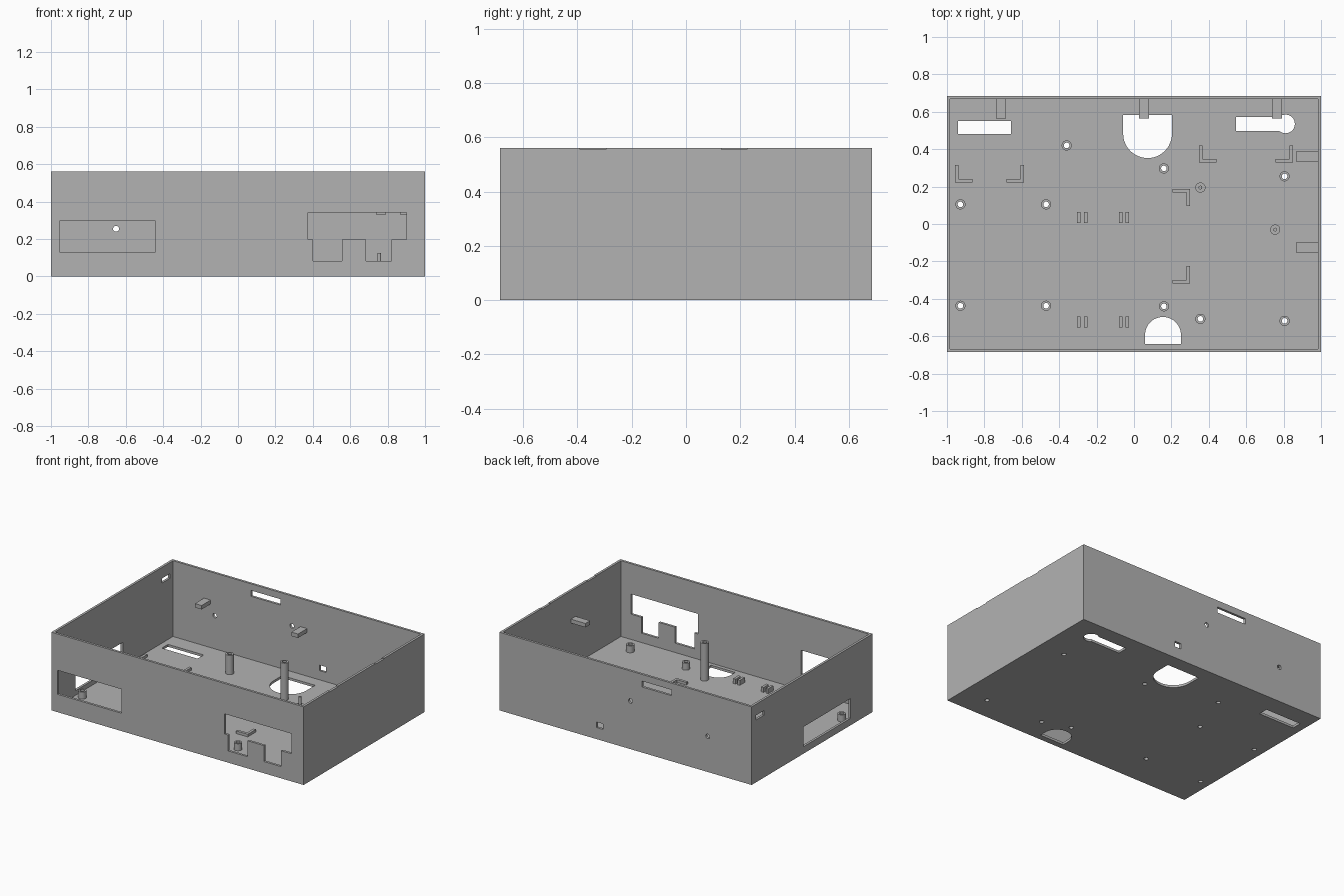
import bpy, bmesh
from math import sin, cos, pi, radians
from mathutils import Vector

if "Cube" in bpy.data.objects:
    bpy.data.objects.remove(bpy.data.objects["Cube"], do_unlink=True)

W, D, H, T = 1.0, 0.685, 0.56, 0.017   # half width, half depth, height, wall

grey = bpy.data.materials.new("matte grey plastic")
grey.use_nodes = True
grey.diffuse_color = (0.45, 0.45, 0.45, 1)
grey.node_tree.nodes["Principled BSDF"].inputs["Base Color"].default_value = (0.45, 0.45, 0.45, 1)


def make(name, bm):
    bmesh.ops.recalc_face_normals(bm, faces=bm.faces)
    mesh = bpy.data.meshes.new(name)
    bm.to_mesh(mesh)
    bm.free()
    mesh.materials.append(grey)
    ob = bpy.data.objects.new(name, mesh)
    bpy.context.collection.objects.link(ob)
    return ob


def prism(name, outline, axis, lo, hi):
    """Extrude a 2D outline along an axis."""
    place = {"x": lambda a, b: (lo, a, b),
             "y": lambda a, b: (a, lo, b),
             "z": lambda a, b: (a, b, lo)}[axis]
    bm = bmesh.new()
    face = bm.faces.new([bm.verts.new(place(a, b)) for a, b in outline])
    moved = bmesh.ops.extrude_face_region(bm, geom=[face])["geom"]
    step = Vector([(hi - lo) * (axis == k) for k in "xyz"])
    bmesh.ops.translate(bm, vec=step, verts=[v for v in moved if isinstance(v, bmesh.types.BMVert)])
    return make(name, bm)


def rect(a0, a1, b0, b1):
    return [(a0, b0), (a1, b0), (a1, b1), (a0, b1)]


def arc(cx, cy, r, start, end, n=24):
    steps = [radians(start + (end - start) * i / n) for i in range(n + 1)]
    return [(cx + r * cos(t), cy + r * sin(t)) for t in steps]


def circle(cx, cy, r):
    return arc(cx, cy, r, 0, 345, 23)


def lathe(name, x, y, profile):
    """Spin a closed (radius, z) profile around a vertical axis."""
    bm = bmesh.new()
    n = 32
    rings = [[bm.verts.new((x + r * cos(2 * pi * i / n), y + r * sin(2 * pi * i / n), z))
              for r, z in profile] for i in range(n)]
    m = len(profile)
    for i in range(n):
        a, b = rings[i], rings[(i + 1) % n]
        for j in range(m):
            k = (j + 1) % m
            bm.faces.new((a[j], b[j], b[k], a[k]))
    bmesh.ops.remove_doubles(bm, verts=bm.verts, dist=1e-5)
    ob = make(name, bm)
    bpy.ops.object.select_all(action="DESELECT")
    ob.select_set(True)
    bpy.context.view_layer.objects.active = ob
    bpy.ops.object.shade_smooth_by_angle(angle=radians(30))
    return ob


# Enclosure shell and its openings
shell = prism("enclosure_shell", rect(-W, W, -D, D), "z", 0, H)
cutters = [prism("cavity", rect(-W + T, W - T, -D + T, D - T), "z", T, H + 0.1)]


def cut_floor(outline):
    cutters.append(prism("floor_cut", outline, "z", -0.05, T + 0.05))


def cut_front(outline):
    cutters.append(prism("front_cut", outline, "y", -D - 0.05, -D + T + 0.02))


def cut_back(outline):
    cutters.append(prism("back_cut", outline, "y", D - T - 0.02, D + 0.05))


def cut_side(outline, sign):
    lo, hi = sorted((sign * (W - T - 0.02), sign * (W + 0.05)))
    cutters.append(prism("side_cut", outline, "x", lo, hi))


# Floor vents: slot, keyhole and two rounded cable openings
cut_floor(rect(-0.94, -0.657, 0.48, 0.55))
cut_floor([(0.545, 0.572), (0.545, 0.497)] + arc(0.81, 0.535, 0.05, -130, 130))
cut_floor([(0.203, 0.583), (-0.058, 0.583)] + arc(0.0725, 0.483, 0.1305, 180, 360))
cut_floor([(0.059, -0.642), (0.251, -0.642)] + arc(0.155, -0.593, 0.096, 0, 180))

# Front window and stepped port opening
cut_front(rect(-0.952, -0.444, 0.128, 0.30))
cut_front([(0.374, 0.342), (0.374, 0.198), (0.401, 0.198), (0.401, 0.084),
           (0.556, 0.084), (0.556, 0.198), (0.684, 0.198), (0.684, 0.084),
           (0.82, 0.084), (0.82, 0.198), (0.902, 0.198), (0.902, 0.342)])

# Back slot, square hole and screw holes
cut_back(rect(-0.365, -0.13, 0.47, 0.512))
cut_back(rect(0.18, 0.228, 0.083, 0.123))
cut_back(circle(-0.652, 0.255, 0.016))
cut_back(circle(-0.04, 0.345, 0.016))

# Side window, small side slot and shallow rim notches
cut_side(rect(-0.435, 0.1, 0.05, 0.192), -1)
cut_side(rect(0.545, 0.635, 0.447, 0.48), -1)
for y in (-0.39, 0.13):
    cut_side(rect(y, y + 0.095, H - 0.005, H + 0.05), 1)

# Hollow standoffs: x, y, top
standoffs = [(-0.36, 0.42, 0.155), (0.16, 0.297, 0.285), (0.16, -0.44, 0.285),
             (0.355, -0.507, 0.067), (0.805, -0.518, 0.067), (0.805, 0.255, 0.067)]
standoffs += [(x, y, 0.067) for x in (-0.928, -0.47) for y in (0.105, -0.437)]
for x, y, top in standoffs:
    cut_floor(circle(x, y, 0.015))
    lathe("standoff", x, y, [(0.015, T - 0.002), (0.027, T - 0.002), (0.027, top), (0.015, top)])

for c in cutters:
    c.hide_render = True
    mod = shell.modifiers.new("cut", "BOOLEAN")
    mod.operation, mod.solver, mod.object = "DIFFERENCE", "EXACT", c
bpy.context.view_layer.update()
cut_mesh = bpy.data.meshes.new_from_object(shell.evaluated_get(bpy.context.evaluated_depsgraph_get()))
shell.modifiers.clear()
shell.data = cut_mesh
for c in cutters:
    bpy.data.objects.remove(c, do_unlink=True)

# Locating pegs with a collar and a thin pin
for x, y in ((0.355, 0.195), (0.755, -0.03)):
    lathe("locating_peg", x, y, [(0, T - 0.002), (0.027, T - 0.002), (0.027, 0.067),
                                 (0.01, 0.067), (0.01, 0.125), (0, 0.125)])

# Corner brackets: corner point and direction of the two arms
t, arm = 0.019, 0.093
for x, y, sx, sy in ((-0.957, 0.222, 1, 1), (-0.588, 0.222, -1, 1), (0.348, 0.328, 1, 1),
                     (0.85, 0.328, -1, 1), (0.3, 0.188, -1, -1), (0.3, -0.318, -1, 1)):
    shape = [(0, 0), (arm, 0), (arm, t), (t, t), (t, arm), (0, arm)]
    prism("corner_bracket", [(x + sx * a, y + sy * b) for a, b in shape], "z", T - 0.002, 0.036)

# Paired floor ribs
for x in (-0.305, -0.268, -0.08, -0.046):
    for y in (0.005, -0.553):
        prism("floor_rib", rect(x, x + 0.019, y, y + 0.058), "z", T - 0.002, 0.052)

# Lugs on the back and side walls
for x in (-0.737, 0.027, 0.738):
    prism("back_lug", rect(x, x + 0.053, 0.565, D - T + 0.002), "z", 0.33, 0.358)
for y in (0.335, -0.153):
    prism("side_lug", rect(0.867, W - T + 0.002, y, y + 0.053), "z", 0.33, 0.358)
